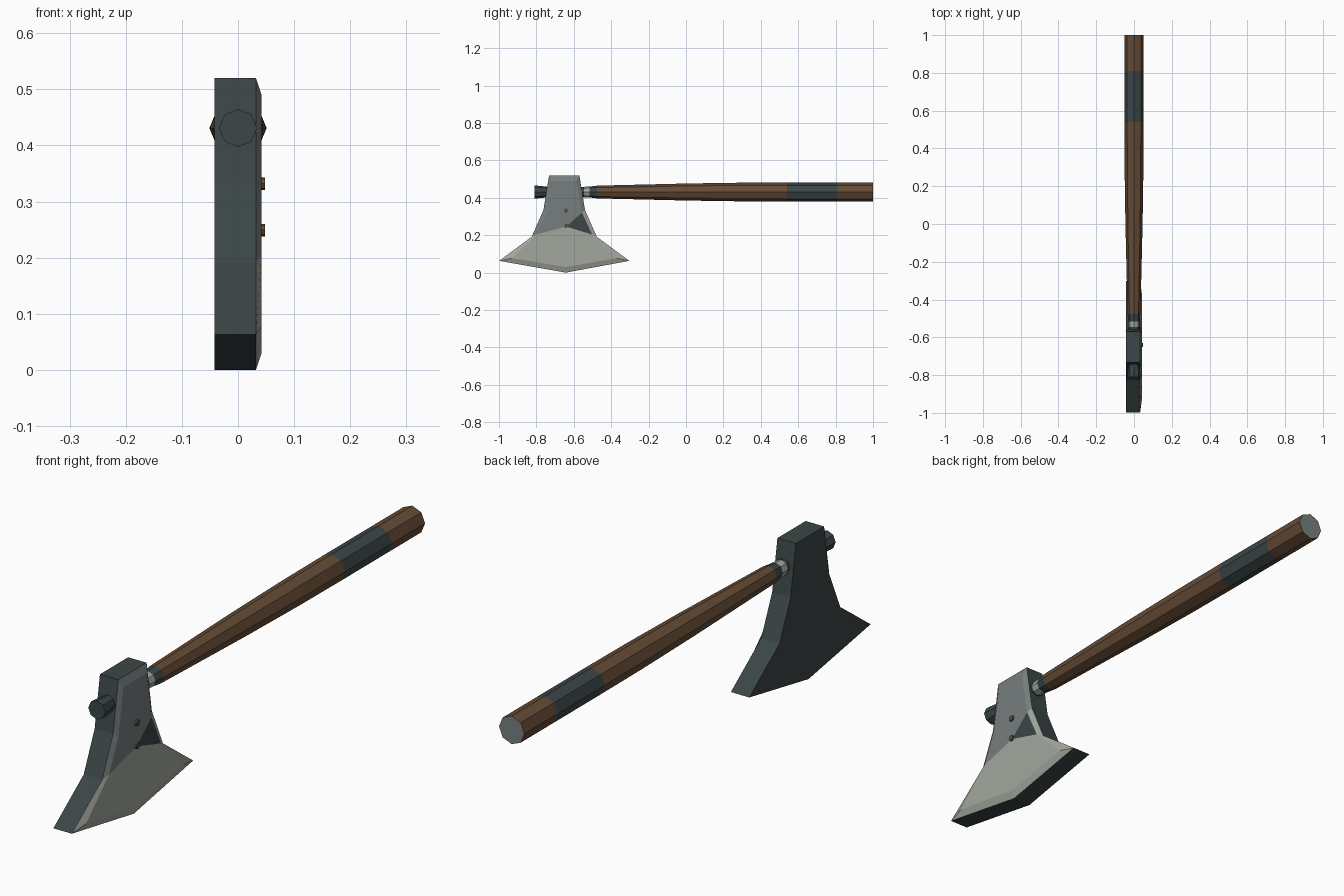
import bpy, bmesh, math
from mathutils import Matrix

if "Cube" in bpy.data.objects:
    bpy.data.objects.remove(bpy.data.objects["Cube"])


def material(name, rgb):
    m = bpy.data.materials.new(name)
    m.diffuse_color = (*rgb, 1)
    m.use_nodes = True
    m.node_tree.nodes["Principled BSDF"].inputs["Base Color"].default_value = m.diffuse_color
    return m


SLATE, STEEL, LIGHT, WOOD = range(4)
MATS = [material("dark slate", (0.045, 0.061, 0.063)),
        material("mid steel", (0.185, 0.212, 0.212)),
        material("light steel", (0.36, 0.39, 0.34)),
        material("brown wood", (0.130, 0.071, 0.036))]


def finish(bm, name):
    bmesh.ops.recalc_face_normals(bm, faces=bm.faces[:])
    me = bpy.data.meshes.new(name)
    bm.to_mesh(me)
    bm.free()
    for m in MATS:
        me.materials.append(m)
    ob = bpy.data.objects.new(name, me)
    bpy.context.collection.objects.link(ob)
    return ob


def lathe(name, profile, colours, caps, z=0.431, sides=8):
    """Faceted shaft along y: profile of (y, radius), one colour per section."""
    bm = bmesh.new()
    rings = [[bm.verts.new((r * math.cos(i * math.tau / sides), y,
                            z + r * math.sin(i * math.tau / sides)))
              for i in range(sides)] for y, r in profile]
    for a, b, c in zip(rings, rings[1:], colours):
        for i in range(sides):
            j = (i + 1) % sides
            bm.faces.new((a[i], a[j], b[j], b[i])).material_index = c
    for ring, c in zip((rings[0], rings[-1]), caps):
        bm.faces.new(ring).material_index = c
    return finish(bm, name)


# Axe head: symmetric outline as (half width, height), bevelled on one cheek
CY = -0.651
OUTER = [(0.081, 0.52), (0.111, 0.335), (0.174, 0.192), (0.348, 0.063)]
INNER = [(0.066, 0.49), (0.095, 0.321), (0.149, 0.204), (0.28, 0.077)]


def loop(bm, half, bottom, x):
    pts = [(CY + w, z) for w, z in half] + [(CY + 0.008, bottom)]
    pts += [(CY - w, z) for w, z in reversed(half)]
    return [bm.verts.new((x, y, z)) for y, z in pts]


bm = bmesh.new()
back = loop(bm, OUTER, 0.0, -0.042)
rim = loop(bm, OUTER, 0.0, 0.032)
face = loop(bm, INNER, 0.03, 0.042)
centre = bm.verts.new((0.042, CY + 0.01, 0.246))
bevel = [STEEL, LIGHT, LIGHT, LIGHT, LIGHT, LIGHT, STEEL, STEEL, STEEL]
bm.faces.new(back).material_index = SLATE
for i in range(9):
    j = (i + 1) % 9
    bm.faces.new((back[i], back[j], rim[j], rim[i])).material_index = SLATE
    bm.faces.new((rim[i], rim[j], face[j], face[i])).material_index = bevel[i]
# Cheek: upper plate, dark wedge and bright blade meet at one point
for idx, colour in (((6, 7, 8, 0, 1), STEEL), ((1, 2), SLATE), ((2, 3, 4, 5, 6), LIGHT)):
    bm.faces.new([face[i] for i in idx] + [centre]).material_index = colour
finish(bm, "axe_head")

# Handle with grip band, dark collar and bright ferrule
lathe("handle",
      [(1.0, 0.051), (0.81, 0.051), (0.54, 0.051), (0.3, 0.050), (0.0, 0.0455),
       (-0.475, 0.034), (-0.515, 0.029), (-0.545, 0.028), (-0.62, 0.028)],
      [WOOD, SLATE, WOOD, WOOD, WOOD, SLATE, LIGHT, SLATE], (STEEL, SLATE))

# Knob poking out in front of the head
lathe("front_knob",
      [(-0.66, 0.029), (-0.745, 0.029), (-0.795, 0.034), (-0.81, 0.034)],
      [SLATE] * 3, (SLATE, SLATE))

# Rivets on the bevelled cheek
for n, z in enumerate((0.332, 0.249)):
    bm = bmesh.new()
    bmesh.ops.create_cone(bm, cap_ends=True, segments=8, radius1=0.012,
                          radius2=0.011, depth=0.016,
                          matrix=Matrix.Translation((0.040, -0.641, z))
                          @ Matrix.Rotation(math.pi / 2, 4, 'Y'))
    for f in bm.faces:
        f.material_index = WOOD
    finish(bm, f"rivet_{n + 1}")
